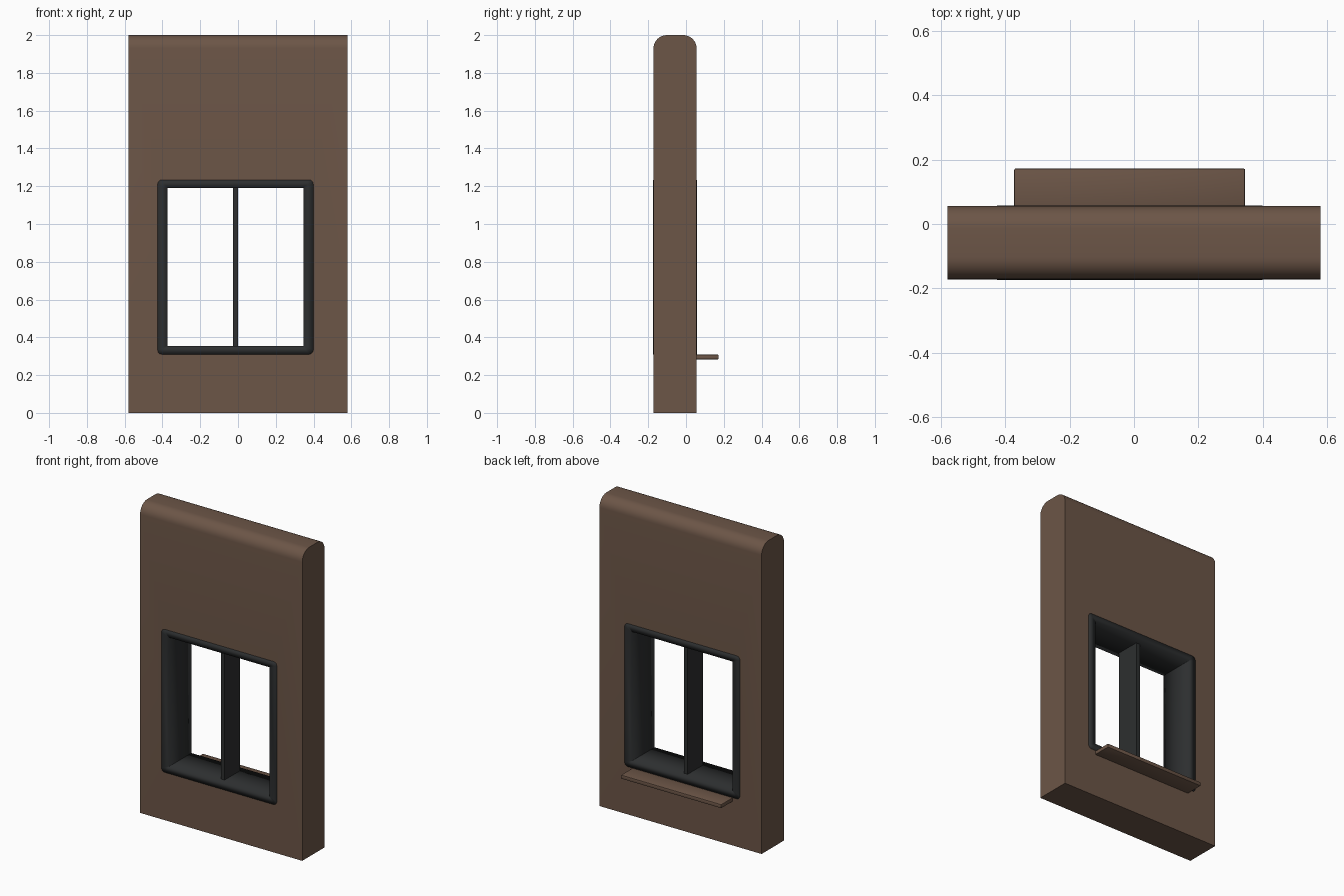
import bpy, bmesh, math

if "Cube" in bpy.data.objects:
    bpy.data.objects.remove(bpy.data.objects["Cube"])

Y0, Y1 = -0.172, 0.056          # wall front and back faces
CX, CZ = -0.0135, 0.772         # window centre


def material(name, rgb):
    m = bpy.data.materials.new(name)
    m.diffuse_color = (*rgb, 1)
    m.use_nodes = True
    m.node_tree.nodes["Principled BSDF"].inputs["Base Color"].default_value = m.diffuse_color
    return m


brown = material("brown plaster", (0.150, 0.092, 0.063))
black = material("charcoal frame", (0.026, 0.028, 0.029))


def finish(bm, name, mat):
    bmesh.ops.recalc_face_normals(bm, faces=bm.faces)
    me = bpy.data.meshes.new(name)
    bm.to_mesh(me)
    bm.free()
    ob = bpy.data.objects.new(name, me)
    bpy.context.collection.objects.link(ob)
    me.materials.append(mat)
    return ob


def box(name, lo, hi, mat, bevel=0, segments=1, rule=None):
    bm = bmesh.new()
    bmesh.ops.create_cube(bm, size=1)
    for v in bm.verts:
        v.co = [lo[i] + (v.co[i] + 0.5) * (hi[i] - lo[i]) for i in range(3)]
    if bevel:
        edges = [e for e in bm.edges if rule is None or rule(e)]
        bmesh.ops.bevel(bm, geom=edges, offset=bevel, segments=segments,
                        profile=0.5, affect='EDGES')
    return finish(bm, name, mat)


def smooth(ob, angle=40):
    bpy.ops.object.select_all(action='DESELECT')
    ob.select_set(True)
    bpy.context.view_layer.objects.active = ob
    bpy.ops.object.shade_smooth_by_angle(angle=math.radians(angle))


# wall slab, with the two long top edges rounded
wall = box("wall", (-0.58, Y0, 0), (0.58, Y1, 2), brown, 0.07, 8,
           lambda e: all(v.co.z > 1.9 for v in e.verts)
           and abs(e.verts[0].co.x - e.verts[1].co.x) > 0.5)

# window opening, its edge hidden inside the frame
cutter = box("opening_cutter", (CX - 0.39, -0.5, CZ - 0.44),
             (CX + 0.39, 0.5, CZ + 0.44), brown)
cutter.hide_render = True
mod = wall.modifiers.new("opening", 'BOOLEAN')
mod.operation = 'DIFFERENCE'
mod.solver = 'EXACT'
mod.object = cutter
bpy.context.view_layer.objects.active = wall
bpy.ops.object.modifier_apply(modifier=mod.name)
bpy.data.objects.remove(cutter)
smooth(wall)


def rounded_loop(bm, hx, hz, r, y, steps=3):
    pts = []
    for k, (sx, sz) in enumerate([(1, 1), (-1, 1), (-1, -1), (1, -1)]):
        for s in range(steps + 1):
            a = math.pi / 2 * (k + s / steps)
            pts.append(bm.verts.new((CX + sx * (hx - r) + r * math.cos(a), y,
                                     CZ + sz * (hz - r) + r * math.sin(a))))
    return pts


# window frame lining the opening: outer and inner loops from front to back
bm = bmesh.new()
F, B, M = Y0 - 0.002, Y1 + 0.002, (Y0 + Y1) / 2
OUT, INN = (0.412, 0.462, 0.022), (0.36, 0.418, 0.002)
loops = [rounded_loop(bm, *size, y) for size, y in
         [(OUT, F), (INN, F), (INN, M), (INN, B), (OUT, B), (OUT, M)]]
for a, b in zip(loops, loops[1:] + loops[:1]):
    for i in range(len(a)):
        j = (i + 1) % len(a)
        bm.faces.new((a[i], a[j], b[j], b[i]))
frame = finish(bm, "window_frame", black)
for p in frame.data.polygons:
    p.use_smooth = True

# central upright bar
box("window_mullion", (CX - 0.0135, -0.137, CZ - 0.43),
    (CX + 0.0135, 0.021, CZ + 0.43), black)

# sill shelf on the back
sill = box("window_sill", (-0.372, Y1 - 0.02, 0.283), (0.345, 0.172, 0.308),
           brown, 0.004, 2)
smooth(sill)
